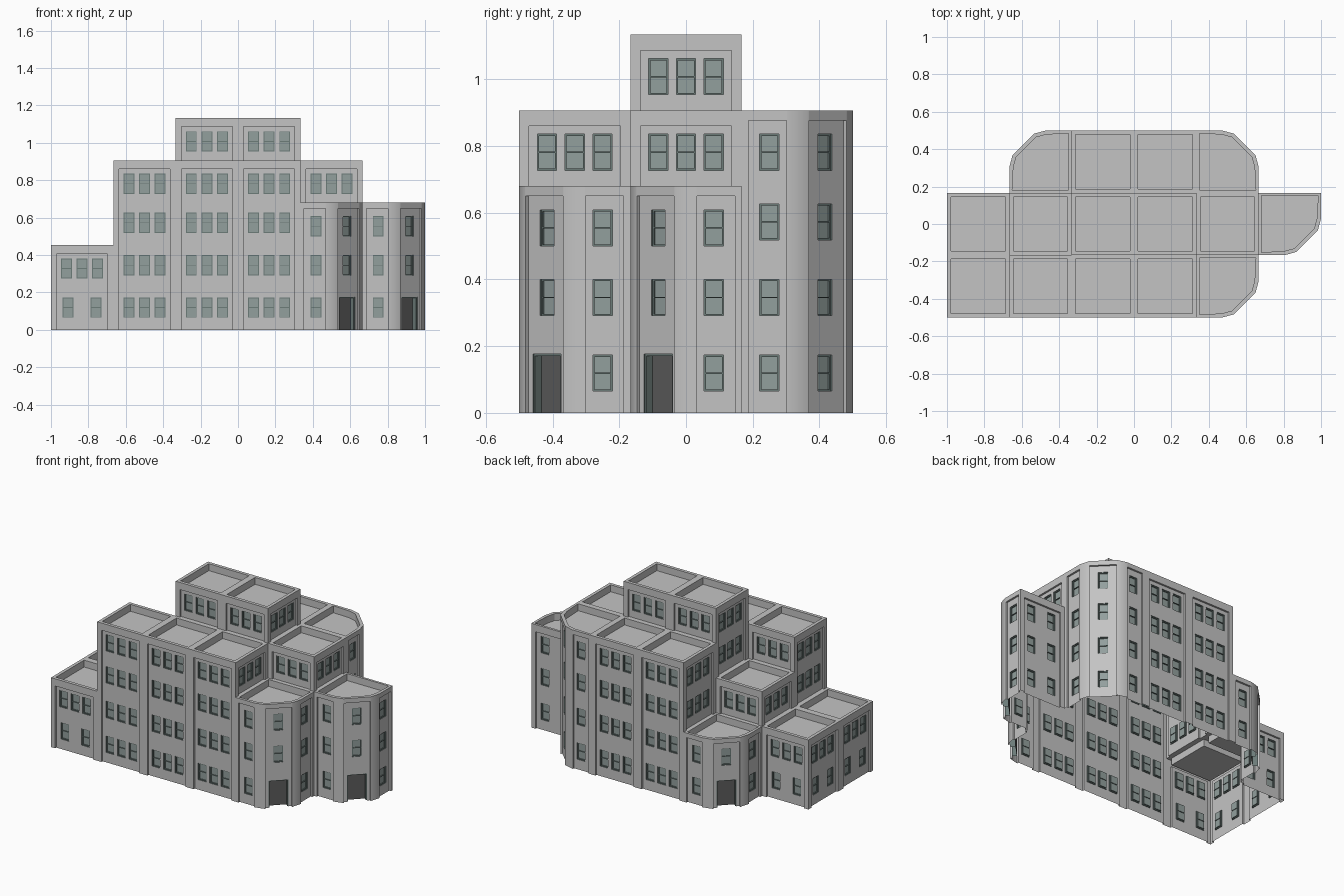
import bpy, bmesh, math
from mathutils import Vector

if "Cube" in bpy.data.objects:
    bpy.data.objects.remove(bpy.data.objects["Cube"], do_unlink=True)


def material(name, rgb):
    m = bpy.data.materials.new(name)
    m.use_nodes = True
    m.diffuse_color = (*rgb, 1)
    m.node_tree.nodes["Principled BSDF"].inputs["Base Color"].default_value = (*rgb, 1)
    return m


WALL, GLASS, FRAME, DOOR = range(4)
MATS = [material("grey_stone", (0.55, 0.55, 0.55)),
        material("teal_glass", (0.29, 0.35, 0.34)),
        material("dark_teal_frame", (0.15, 0.2, 0.19)),
        material("dark_door", (0.11, 0.11, 0.11))]

CELL = 1 / 3
FLOOR = 1.1333 / 5
RECESS = 0.012
WIN_W, WIN_H = 0.058, 0.108

# Storeys of every block, rows from front to back, columns from right hand to left hand
STOREYS = ["244430", "235543", "024440"]
# Blocks with one rounded corner: (column, row) -> corner index, counter-clockwise from front
ROUNDED = {(4, 0): 1, (5, 1): 1, (1, 2): 3, (4, 2): 2}
SIDES = [("front", 0, -1), ("right", 1, 0), ("back", 0, 1), ("left", -1, 0)]


def storeys(col, row):
    inside = 0 <= row < len(STOREYS) and 0 <= col < len(STOREYS[0])
    return int(STOREYS[row][col]) if inside else 0


def corners(col, row):
    x, y = -1 + col * CELL, -0.5 + row * CELL
    return [Vector((x + i * CELL, y + j * CELL, 0)) for i, j in ((0, 0), (1, 0), (1, 1), (0, 1))]


def rounded_points(c, k):
    a = (c[k - 1] - c[k]).normalized()
    b = (c[(k + 1) % 4] - c[k]).normalized()
    return [c[k] + a * s + b * t for s, t in ((0.195, 0), (0.133, 0.017), (0.017, 0.133), (0, 0.195))]


def finish(bm, name, smooth=False):
    bmesh.ops.remove_doubles(bm, verts=bm.verts[:], dist=1e-5)
    mesh = bpy.data.meshes.new(name)
    bm.to_mesh(mesh)
    bm.free()
    for m in MATS:
        mesh.materials.append(m)
    ob = bpy.data.objects.new(name, mesh)
    bpy.context.collection.objects.link(ob)
    if smooth:
        bpy.ops.object.select_all(action='DESELECT')
        ob.select_set(True)
        bpy.context.view_layer.objects.active = ob
        bpy.ops.object.shade_smooth_by_angle(angle=math.radians(35))


def window(u, z):
    """Frame with two glass panes, as zones of a relief."""
    l, r, t, edge, mid = u - WIN_W / 2, u + WIN_W / 2, z + WIN_H, 0.005, z + WIN_H / 2
    return [(l, r, z, t, RECESS + 0.005, FRAME),
            (l + edge, r - edge, z + edge, mid - 0.002, RECESS + 0.011, GLASS),
            (l + edge, r - edge, mid + 0.002, t - edge, RECESS + 0.011, GLASS)]


def relief(name, path, z0, z1, zones, smooth=False):
    """Stepped wall along a path; each zone is (u0, u1, z0, z1, depth, material)."""
    ends = [0]
    for p, q in zip(path, path[1:]):
        ends.append(ends[-1] + (q - p).length)
    us = sorted({round(v, 5) for z in zones for v in z[:2]} | {round(v, 5) for v in ends})
    zs = sorted({round(v, 5) for z in zones for v in z[2:4]} | {round(z0, 5), round(z1, 5)})

    def point(u, z, d):
        i = max(k for k in range(len(path) - 1) if k == 0 or ends[k] <= u + 1e-6)
        t = (path[i + 1] - path[i]).normalized()
        p = path[i] + t * (u - ends[i]) + Vector((-t.y, t.x, 0)) * d
        return (p.x, p.y, z)

    def zone_at(i, j):
        u, z = (us[i] + us[i + 1]) / 2, (zs[j] + zs[j + 1]) / 2
        found = (0, WALL)
        for a, b, c, d, depth, mat in zones:
            if a < u < b and c < z < d:
                found = (depth, mat)
        return found

    nu, nz = len(us) - 1, len(zs) - 1
    grid = [[zone_at(i, j) for j in range(nz)] for i in range(nu)]
    bm = bmesh.new()

    def face(pts, mat):
        bm.faces.new([bm.verts.new(point(*p)) for p in pts]).material_index = mat

    def step(one, two, pts):
        if abs(one[0] - two[0]) > 1e-6:
            deep = max(one, two)[1]
            face(pts, WALL if deep == WALL else FRAME)

    for i in range(nu):
        for j in range(nz):
            here = grid[i][j]
            d = here[0]
            a, b, c, e = us[i], us[i + 1], zs[j], zs[j + 1]
            face([(a, c, d), (b, c, d), (b, e, d), (a, e, d)], here[1])
            if i + 1 < nu:
                n = grid[i + 1][j]
                step(here, n, [(b, c, d), (b, c, n[0]), (b, e, n[0]), (b, e, d)])
            if j + 1 < nz:
                n = grid[i][j + 1]
                step(here, n, [(a, e, d), (b, e, d), (b, e, n[0]), (a, e, n[0])])
            if j == 0 and z0 > 0:  # ledge above a lower roof
                step((0, WALL), here, [(a, c, 0), (b, c, 0), (b, c, d), (a, c, d)])
    finish(bm, name, smooth)


def sill(floor, top):
    return floor * FLOOR + (0.047 if floor == top - 1 else 0.065)


def straight_wall(col, row, side, low, top):
    name = SIDES[side][0]
    c = corners(col, row)
    z0, z1 = low * FLOOR, top * FLOOR
    zones = [(0.03, CELL - 0.03, z0, z1 - 0.047, RECESS, WALL)]
    for f in range(low, top):
        paired = (col == 0 and f == 0) or col == 5
        for off in ((-0.075, 0.075) if paired else (-0.083, 0, 0.083)):
            zones += window(CELL / 2 + off, sill(f, top))
    relief(f"{name}_wall_{col}_{row}", [c[side], c[(side + 1) % 4]], z0, z1, zones)


def rounded_wall(col, row, top):
    k = ROUNDED[col, row]
    c = corners(col, row)
    path = [c[k - 1], *rounded_points(c, k), c[(k + 1) % 4]]
    length = sum((q - p).length for p, q in zip(path, path[1:]))
    mid, z1 = length / 2, top * FLOOR
    zones = [(a, b, 0, z1 - 0.03, RECESS, WALL) for a, b in
             ((0.02, 0.134), (mid - 0.079, mid + 0.079), (length - 0.134, length - 0.02))]
    for f in range(top):
        for u in (0.083, mid, length - 0.083):
            if u == mid and f == 0 and top < 4:  # entrance
                zones.append((mid - 0.06, mid + 0.06, 0, 0.176, RECESS + 0.004, FRAME))
                zones.append((mid - 0.054, mid + 0.054, 0, 0.17, RECESS + 0.03, DOOR))
            else:
                zones += window(u, sill(f, top))
    relief(f"rounded_wall_{col}_{row}", path, 0, z1, zones, True)


def roof(col, row, top):
    outline = corners(col, row)
    k = ROUNDED.get((col, row))
    if k is not None:
        outline[k:k + 1] = rounded_points(corners(col, row), k)
    bm = bmesh.new()
    f = bm.faces.new([bm.verts.new((p.x, p.y, top * FLOOR)) for p in outline])
    bm.normal_update()
    bmesh.ops.inset_individual(bm, faces=[f], thickness=0.03 if k is None else 0.022)
    sunk = bmesh.ops.extrude_discrete_faces(bm, faces=[f])["faces"][0]
    bmesh.ops.translate(bm, verts=sunk.verts[:], vec=(0, 0, -0.045))
    finish(bm, f"roof_{col}_{row}")


# Assemble every block: exposed walls only, then the sunken roof
for row in range(len(STOREYS)):
    for col in range(len(STOREYS[0])):
        top = storeys(col, row)
        if not top:
            continue
        k = ROUNDED.get((col, row))
        for side, (_, dx, dy) in enumerate(SIDES):
            low = storeys(col + dx, row + dy)
            if k is not None and side in (k, k - 1):
                continue
            if low < top:
                straight_wall(col, row, side, low, top)
        if k is not None:
            rounded_wall(col, row, top)
        roof(col, row, top)
